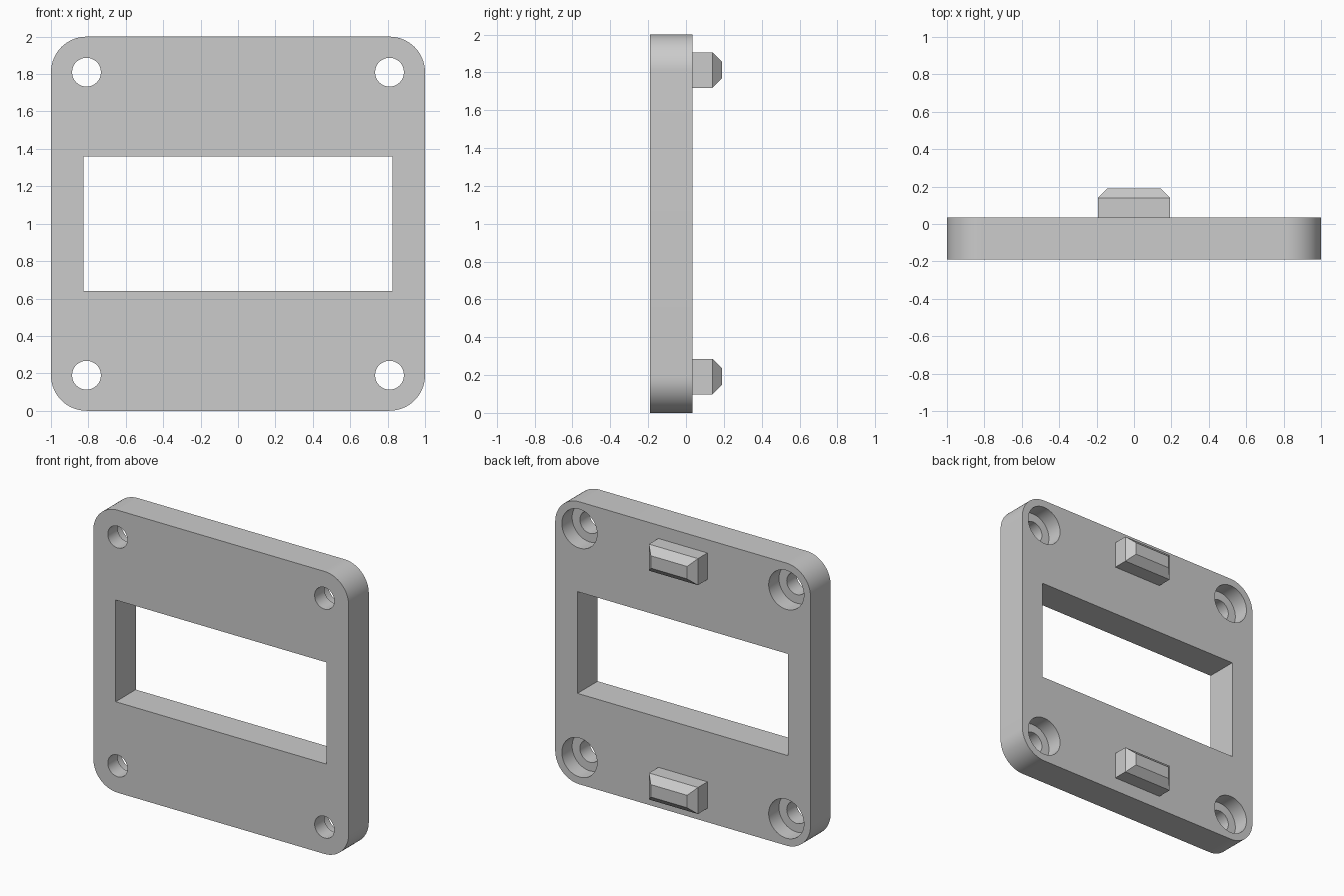
import bpy, bmesh, math
from mathutils import Matrix, Vector

default = bpy.data.objects.get("Cube")
if default:
    bpy.data.objects.remove(default, do_unlink=True)

FRONT, BACK, TIP = -0.19, 0.035, 0.19   # depths of the plate and the tabs
CORNER = 0.19                           # corner radius, shared by the screw centres

grey = bpy.data.materials.new("light grey plastic")
grey.use_nodes = True
colour = (0.6, 0.6, 0.6, 1)
grey.diffuse_color = colour
grey.node_tree.nodes["Principled BSDF"].inputs["Base Color"].default_value = colour


def finish(name, bm):
    bmesh.ops.recalc_face_normals(bm, faces=bm.faces)
    mesh = bpy.data.meshes.new(name)
    bm.to_mesh(mesh)
    bm.free()
    mesh.materials.append(grey)
    obj = bpy.data.objects.new(name, mesh)
    bpy.context.collection.objects.link(obj)
    return obj


def box(low, high):
    low, high = Vector(low), Vector(high)
    bm = bmesh.new()
    bmesh.ops.create_cube(bm, size=1, matrix=Matrix.Translation((low + high) / 2)
                          @ Matrix.Diagonal((high - low).to_4d()))
    return bm


def cylinder(name, x, z, radius, y0, y1):
    bm = bmesh.new()
    place = Matrix.Translation((x, (y0 + y1) / 2, z)) @ Matrix.Rotation(math.pi / 2, 4, "X")
    bmesh.ops.create_cone(bm, cap_ends=True, segments=64, radius1=radius, radius2=radius,
                          depth=y1 - y0, matrix=place)
    return finish(name, bm)


def cut(target, cutter):
    bpy.context.view_layer.objects.active = target
    mod = target.modifiers.new("cut", "BOOLEAN")
    mod.operation, mod.solver, mod.object = "DIFFERENCE", "EXACT", cutter
    bpy.ops.object.modifier_apply(modifier=mod.name)
    bpy.data.objects.remove(cutter, do_unlink=True)


# Plate with rounded corners
bm = box((-1, FRONT, 0), (1, BACK, 2))
depth_edges = [e for e in bm.edges if abs(e.verts[0].co.y - e.verts[1].co.y) > 0.1]
bmesh.ops.bevel(bm, geom=depth_edges, offset=CORNER, segments=16, profile=0.5, affect="EDGES")
plate = finish("face_plate", bm)

# Rectangular window
cut(plate, finish("window_cutter", box((-0.825, -1, 0.64), (0.825, 1, 1.36))))

# Screw holes, counterbored from the back
for x in (CORNER - 1, 1 - CORNER):
    for z in (CORNER, 2 - CORNER):
        cut(plate, cylinder("counterbore_cutter", x, z, 0.138, BACK - 0.115, 1))
        cut(plate, cylinder("screw_hole_cutter", x, z, 0.077, -1, 1))

bpy.ops.object.select_all(action="DESELECT")
plate.select_set(True)
bpy.context.view_layer.objects.active = plate
bpy.ops.object.shade_smooth_by_angle(angle=math.radians(30))

# Locating tabs on the back, chamfered all round the tip
for name, z in (("lower_tab", 0.192), ("upper_tab", 1.812)):
    bm = box((-0.192, BACK, z - 0.094), (0.192, TIP, z + 0.094))
    tip_edges = [e for e in bm.edges if all(v.co.y > TIP - 0.01 for v in e.verts)]
    bmesh.ops.bevel(bm, geom=tip_edges, offset=0.05, segments=1, affect="EDGES")
    finish(name, bm)
